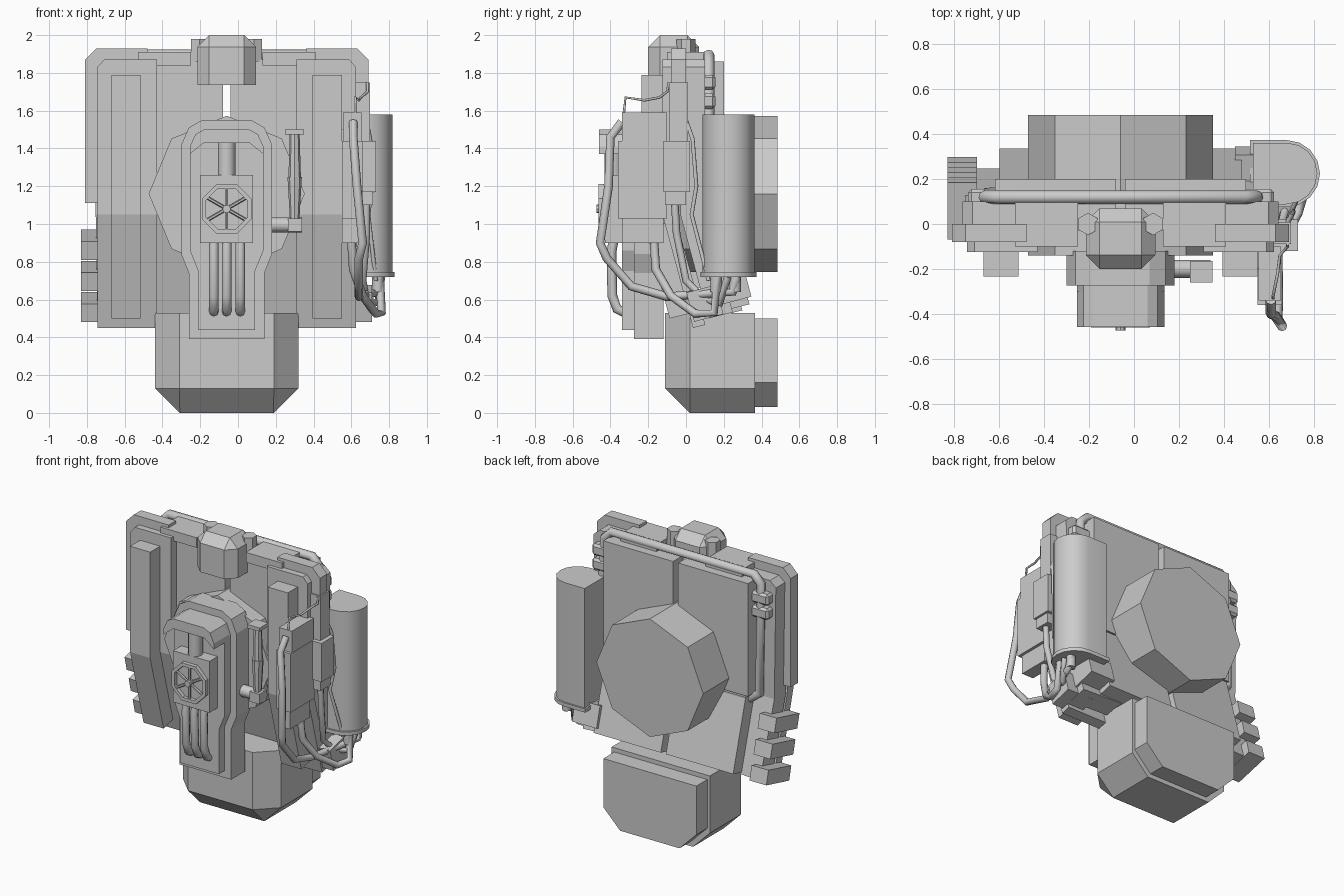
import bpy, bmesh, math
from mathutils import Matrix, Vector

if "Cube" in bpy.data.objects:
    bpy.data.objects.remove(bpy.data.objects["Cube"])

CX = -0.06          # symmetry plane of the main body
BEND = 1.05         # height where the lower frame leans backwards


def finish(name, bm, smooth=False):
    bmesh.ops.recalc_face_normals(bm, faces=bm.faces[:])
    me = bpy.data.meshes.new(name)
    bm.to_mesh(me)
    bm.free()
    ob = bpy.data.objects.new(name, me)
    bpy.context.collection.objects.link(ob)
    if smooth:
        bpy.context.view_layer.objects.active = ob
        ob.select_set(True)
        bpy.ops.object.shade_smooth_by_angle(angle=math.radians(40))
        ob.select_set(False)
    return ob


def prism(name, pts, axis, a, b, bend=False, smooth=False):
    """Extrude a 2D outline along an axis; optionally lean the lower part back."""
    bm = bmesh.new()
    put = {'x': lambda p, t: (t, p[0], p[1]), 'y': lambda p, t: (p[0], t, p[1]),
           'z': lambda p, t: (p[0], p[1], t)}[axis]
    f = bm.faces.new([bm.verts.new(put(p, a)) for p in pts])
    r = bmesh.ops.extrude_face_region(bm, geom=[f])
    d = Vector(put((0, 0), b - a))
    bmesh.ops.translate(bm, vec=d, verts=[v for v in r['geom'] if isinstance(v, bmesh.types.BMVert)])
    if bend:
        bmesh.ops.bisect_plane(bm, geom=bm.verts[:] + bm.edges[:] + bm.faces[:],
                               plane_co=(0, 0, BEND), plane_no=(0, 0, 1))
        for v in bm.verts:
            if v.co.z < BEND - 0.001:
                rise = 0.25 * (v.co.y - a)
                v.co.y += 0.27 * (BEND - v.co.z)
                v.co.z += rise
    return finish(name, bm, smooth)


def box(name, x, y, z, tilt=0, bevel=0):
    bm = bmesh.new()
    bmesh.ops.create_cube(bm, size=1)
    bmesh.ops.scale(bm, vec=(x[1] - x[0], y[1] - y[0], z[1] - z[0]), verts=bm.verts)
    if bevel:
        bmesh.ops.bevel(bm, geom=bm.edges[:], offset=bevel, segments=1, affect='EDGES')
    m = Matrix.Translation((sum(x) / 2, sum(y) / 2, sum(z) / 2)) @ Matrix.Rotation(math.radians(tilt), 4, 'X')
    bmesh.ops.transform(bm, matrix=m, verts=bm.verts)
    return finish(name, bm)


def rod(name, p, q, r1, r2=None, n=12):
    p, q = Vector(p), Vector(q)
    bm = bmesh.new()
    bmesh.ops.create_cone(bm, cap_ends=True, segments=n, radius1=r1, radius2=r2 or r1, depth=(q - p).length)
    m = Matrix.Translation((p + q) / 2) @ (q - p).to_track_quat('Z', 'Y').to_matrix().to_4x4()
    bmesh.ops.transform(bm, matrix=m, verts=bm.verts)
    return finish(name, bm, n > 8)


def hose(name, pts, r):
    cu = bpy.data.curves.new(name, 'CURVE')
    cu.dimensions = '3D'
    cu.bevel_depth, cu.bevel_resolution, cu.use_fill_caps = r, 2, True
    sp = cu.splines.new('POLY')
    sp.points.add(len(pts) - 1)
    for s, p in zip(sp.points, pts):
        s.co = (*p, 1)
    ob = bpy.data.objects.new(name, cu)
    bpy.context.collection.objects.link(ob)
    return ob


def both(half):
    """Right half outline (offset, z) closed by its mirror image about CX."""
    return [(CX + w, z) for w, z in half] + [(CX - w, z) for w, z in reversed(half)]


def ngon(cx, cz, r, n, start=0):
    return [(cx + r * math.cos(start + i * math.tau / n), cz + r * math.sin(start + i * math.tau / n)) for i in range(n)]


# Lower tank: chamfered front corners and tapered underside
bm = bmesh.new()
plan = lambda w, c, yf, z: [bm.verts.new((CX + x, y, z)) for x, y in
                            ((-w, .365), (-w, yf + c), (-w + c, yf), (w - c, yf), (w, yf + c), (w, .365))]
rings = [plan(.25, .002, .02, 0), plan(.38, .13, -.11, .13), plan(.38, .13, -.11, .53)]
for lo, hi in zip(rings, rings[1:]):
    for i in range(6):
        bm.faces.new((lo[i], lo[(i + 1) % 6], hi[(i + 1) % 6], hi[i]))
bm.faces.new(rings[0])
bm.faces.new(rings[-1])
finish("lower_tank", bm)
prism("tank_back_cover", both([(.23, .03), (.36, .16), (.36, .5)]), 'y', .36, .485)

# Mirrored frame: plates, rails and back panels
for s, side in ((-1, "left"), (1, "right")):
    mir = lambda half: [(CX + s * w, z) for w, z in half]
    prism(side + "_outer_plate", mir([(.42, 1.11), (.75, 1.11), (.75, 1.87), (.69, 1.93), (.42, 1.93)]), 'y', -.08, 0)
    prism(side + "_inner_plate", mir([(.37, .45), (.685, .45), (.685, 1.83), (.65, 1.87), (.37, 1.87)]), 'y', -.125, -.06, True)
    prism(side + "_rail", mir([(.455, .5), (.61, .5), (.61, 1.79), (.455, 1.79)]), 'y', -.235, -.11, True)
    prism(side + "_backing", mir([(.02, .53), (.685, .5), (.705, 1.83), (.66, 1.87), (.02, 1.87)]), 'y', -.03, .1, True)
    prism(side + "_upper_back_panel", mir([(.02, 1.07), (.56, 1.07), (.56, 1.86), (.02, 1.86)]), 'y', .08, .2)
    prism(side + "_lower_back_panel", mir([(.02, .545), (.54, .545), (.54, 1.06), (.02, 1.06)]), 'y', .08, .2, True)
    x = CX + s * .145
    rod(side + "_head_pivot", (x, 0, 1.86), (x, 0, 1.98), .05, n=6)
    prism(side + "_top_step", mir([(.19, 1.84), (.47, 1.84), (.47, 1.91), (.19, 1.91)]), 'y', -.1, .14)
prism("top_beam", both([(.3, 1.74), (.3, 1.84)]), 'y', -.03, .1)

# Head: octagonal block with chamfered crown
head = box("head", (-.215, .095), (-.2, .07), (1.735, 2.0))
bm = bmesh.new()
bm.from_mesh(head.data)
bmesh.ops.bevel(bm, geom=[e for e in bm.edges if abs(e.verts[0].co.z - e.verts[1].co.z) > .1
                          or min(v.co.z for v in e.verts) > 1.9],
                offset=.062, segments=1, affect='EDGES')
bm.to_mesh(head.data)
bm.free()

# Octagonal core running from chest to back
prism("core_drum", ngon(CX, 1.16, .413, 8), 'y', -.14, .485)

# Chest plates, hood, valve box
prism("chest_base", both([(.2, .39), (.2, .74), (.24, .84), (.24, 1.42), (.2, 1.51), (.13, 1.55)]), 'y', -.275, -.12)
prism("chest_plate", both([(.15, .44), (.15, .75), (.195, .86), (.195, 1.4), (.165, 1.475), (.12, 1.5)]), 'y', -.34, -.2)
prism("chest_hood", [(CX + w, z) for w, z in ((-.195, 1.37), (-.195, 1.41), (-.165, 1.475), (-.12, 1.5), (.12, 1.5),
                     (.165, 1.475), (.195, 1.41), (.195, 1.37), (.12, 1.43), (-.12, 1.43))], 'y', -.46, -.3)
box("valve_box", (-.2, .08), (-.43, -.33), (.9, 1.26))
rod("valve_column", (CX, -.385, 1.24), (CX, -.385, 1.44), .047)

# Valve handwheel: octagonal rim, spokes, hub
C = Vector((CX, -.45, 1.08))
bm = bmesh.new()
loops = [[bm.verts.new((x, y, z)) for x, z in ngon(CX, 1.08, r, 8, math.pi / 8)]
         for r, y in ((.142, -.462), (.142, -.435), (.118, -.435), (.118, -.462))]
for k in range(4):
    for i in range(8):
        a, b, j = loops[k], loops[(k + 1) % 4], (i + 1) % 8
        bm.faces.new((a[i], a[j], b[j], b[i]))
finish("wheel_rim", bm)
for i in range(6):
    t = i * math.tau / 6 + math.pi / 6
    rod("wheel_spoke", C, C + Vector((math.cos(t), 0, math.sin(t))) * .122, .009, n=6)
rod("wheel_hub", (CX, -.475, 1.08), (CX, -.42, 1.08), .022, n=8)

# Chest pipes
for dx in (-.068, 0, .072):
    x = CX + dx
    hose("chest_pipe", [(x, -.38, .93), (x, -.395, .85), (x, -.39, .62), (x, -.365, .55), (x, -.32, .53)], .026)

# Side lever beside the chest
rod("lever_arm", (.12, -.2, .995), (.34, -.2, .995), .04)
box("lever_block", (.265, .34), (-.25, -.165), (.96, 1.03))
rod("lever_grip", (.3, -.21, 1.02), (.3, -.21, 1.25), .025, .038, 8)
rod("lever_stem", (.3, -.21, 1.25), (.3, -.21, 1.48), .033, .026, 8)
box("lever_cap", (.25, .35), (-.26, -.165), (1.475, 1.5))

# Rear carry pipe with clamps
hose("rear_pipe", [(-.55, .14, 1.0), (-.66, .13, 1.08), (-.665, .12, 1.84), (-.61, .12, 1.895), (.49, .12, 1.895),
                   (.545, .12, 1.84), (.56, .12, 1.5)], .03)
for x in (-.665, .55):
    for z in (1.65, 1.75):
        box("pipe_clamp", (x - .075, x + .075), (.06, .155), (z - .04, z + .04), bevel=.015)

# Blocks on the lower left flank
for i in range(3):
    y, z = .05 + i * .045, .89 - i * .165
    box("flank_block", (-.83, -.7), (y - .11, y + .15), (z - .05, z + .05), 14)

# Side canister (flat inside, rounded outside) and its base lip
def d_shape(g):
    arc = [(.68 + (.137 + g) * math.cos(t), .225 + (.137 + g) * math.sin(t))
           for t in [math.radians(-90 + 22.5 * k) for k in range(9)]]
    return arc + [(.53 - g, .362 + g), (.53 - g, .088 - g)]
prism("canister", d_shape(0), 'z', .74, 1.58, smooth=True)
prism("canister_lip", d_shape(.012), 'z', .72, .745, smooth=True)
for y in (.16, .26):
    rod("canister_nozzle", (.74, y, .64), (.74, y, .73), .03)

# Fittings under the canister
box("lower_fitting", (.5, .71), (.02, .18), (.5, .66), 15)
box("rear_fitting", (.45, .64), (.15, .33), (.59, .74), 15)

# Right hand equipment boxes
box("gear_box", (.55, .66), (-.36, -.1), (1.03, 1.44))
box("gear_box_head", (.555, .655), (-.34, -.1), (1.44, 1.59))
box("gear_box_foot", (.55, .64), (-.34, -.12), (.9, 1.03))
box("gear_box_mount", (.5, .6), (-.2, -.06), (1.0, 1.5))
box("regulator", (.62, .73), (-.12, .02), (1.17, 1.44))
box("regulator_top", (.62, .7), (-.09, .01), (1.44, 1.75))
box("regulator_foot", (.63, .715), (-.11, .0), (1.1, 1.17))

# Hoses and wires
hose("front_hose", [(.61, -.34, 1.54), (.61, -.4, 1.46), (.63, -.41, 1.2), (.66, -.455, .9), (.64, -.42, .82),
                    (.64, -.29, .67), (.64, -.1, .615), (.7, .1, .63), (.75, .25, .64), (.75, .27, .72)], .023)
hose("middle_hose", [(.6, -.17, .92), (.61, -.16, .76), (.66, -.08, .62), (.73, .05, .525), (.76, .15, .53), (.75, .165, .72)], .023)
hose("rear_hose", [(.68, -.06, 1.12), (.68, -.05, .95), (.66, .0, .7), (.68, .1, .6), (.74, .18, .58), (.76, .22, .72)], .02)
hose("thin_wire", [(.62, -.33, 1.58), (.62, -.32, 1.67), (.64, -.22, 1.655), (.65, -.14, 1.67), (.685, -.1, 1.7), (.685, -.09, 1.75)], .007)
hose("side_wire", [(.68, .0, 1.55), (.7, .035, 1.45), (.71, .055, 1.2), (.69, .03, 1.05), (.73, .12, .7)], .011)
